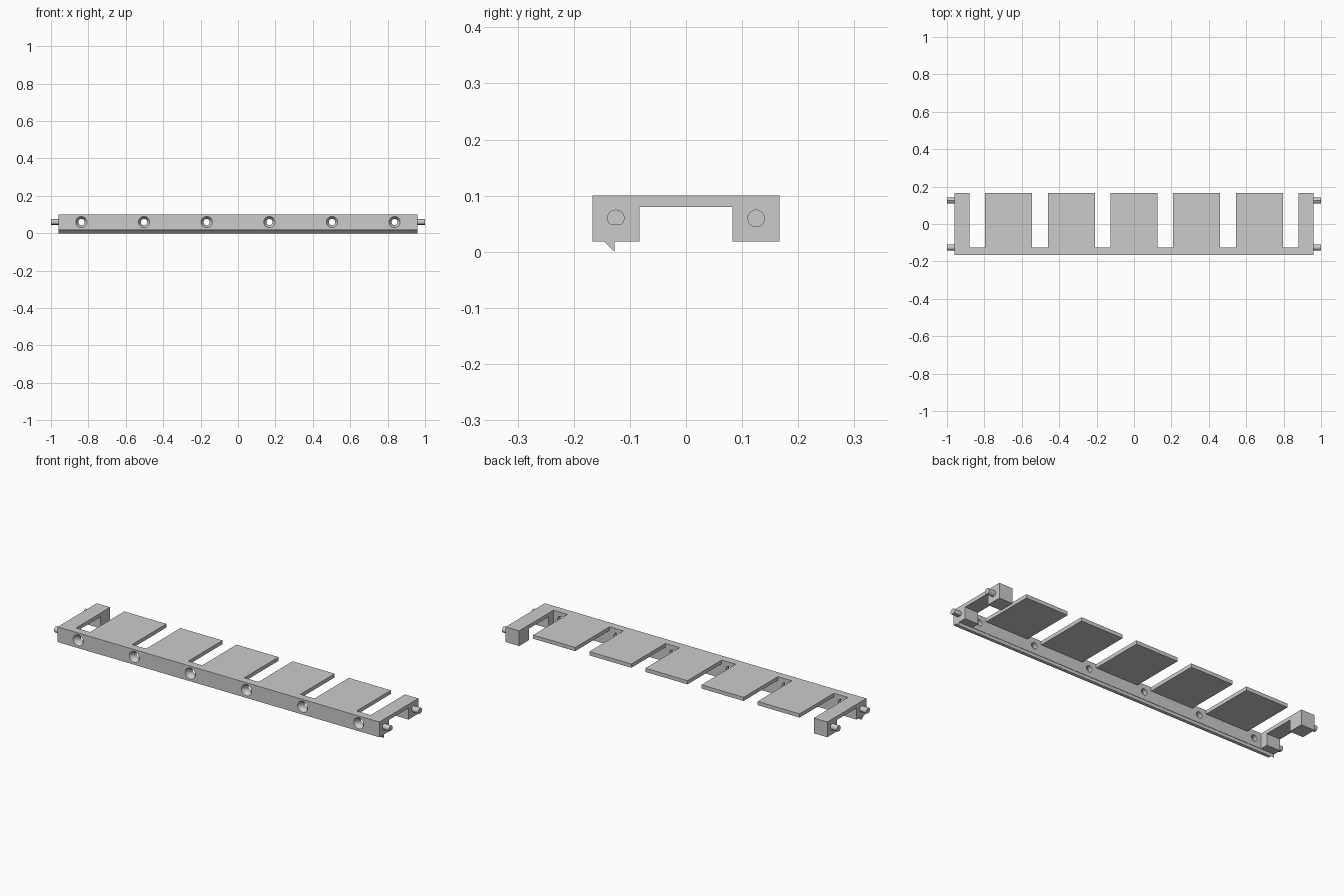
import bpy, bmesh, math

if "Cube" in bpy.data.objects:
    bpy.data.objects.remove(bpy.data.objects["Cube"])

grey = bpy.data.materials.new("light grey")
grey.diffuse_color = (0.6, 0.6, 0.6, 1)
grey.use_nodes = True
grey.node_tree.nodes["Principled BSDF"].inputs["Base Color"].default_value = grey.diffuse_color


def finish(bm, name):
    bmesh.ops.recalc_face_normals(bm, faces=bm.faces)
    me = bpy.data.meshes.new(name)
    bm.to_mesh(me)
    bm.free()
    me.materials.append(grey)
    ob = bpy.data.objects.new(name, me)
    bpy.context.collection.objects.link(ob)
    return ob


def box(name, x0, x1, y0, y1, z0, z1):
    return prism(name, [(y0, z0), (y1, z0), (y1, z1), (y0, z1)], x0, x1)


def prism(name, yz, x0, x1):
    """Extrude a y-z outline along x."""
    bm = bmesh.new()
    f = bm.faces.new([bm.verts.new((x0, y, z)) for y, z in yz])
    ext = bmesh.ops.extrude_face_region(bm, geom=[f])
    for v in ext["geom"]:
        if isinstance(v, bmesh.types.BMVert):
            v.co.x = x1
    return finish(bm, name)


def lathe_y(name, x, z, profile, n=32):
    """Closed solid turned about a y axis; profile is (y, radius)."""
    bm = bmesh.new()
    rings = [[bm.verts.new((x + r * math.cos(2 * math.pi * i / n), y,
                            z + r * math.sin(2 * math.pi * i / n)))
              for i in range(n)] for y, r in profile]
    for a, b in zip(rings, rings[1:]):
        for i in range(n):
            bm.faces.new((a[i], a[(i + 1) % n], b[(i + 1) % n], b[i]))
    bm.faces.new(rings[0])
    bm.faces.new(rings[-1])
    return finish(bm, name)


def combine(target, tool, op):
    mod = target.modifiers.new("bool", 'BOOLEAN')
    mod.operation = op
    mod.solver = 'EXACT'
    mod.object = tool
    bpy.context.view_layer.objects.active = target
    bpy.ops.object.modifier_apply(modifier=mod.name)
    bpy.data.objects.remove(tool)


def smooth(ob):
    bpy.ops.object.select_all(action='DESELECT')
    ob.select_set(True)
    bpy.context.view_layer.objects.active = ob
    bpy.ops.object.shade_smooth_by_angle(angle=math.radians(25))


# Main body: solid block with the underside channels removed
FRONT = -0.1667
body = box("slotted_rail", -0.96, 0.96, FRONT, 0.1667, 0.018, 0.1)
combine(body, box("channel", -0.84, 0.84, -0.125, 0.3, -0.1, 0.08), 'DIFFERENCE')
combine(body, box("end_channel", -1.2, -0.84, -0.083, 0.083, -0.1, 0.08), 'DIFFERENCE')
combine(body, box("end_channel", 0.84, 1.2, -0.083, 0.083, -0.1, 0.08), 'DIFFERENCE')

# Six slots, each with a countersunk screw hole in front of it
for i in range(6):
    x = (i - 2.5) * 0.335
    combine(body, box("slot", x - 0.042, x + 0.042, -0.125, 0.3, -0.1, 0.2), 'DIFFERENCE')
    combine(body, lathe_y("hole", x, 0.06, [(FRONT - 0.01, 0.03), (FRONT, 0.03),
            (-0.145, 0.0165), (-0.11, 0.0165)]), 'DIFFERENCE')

# Snap lip under the front wall
combine(body, prism("lip", [(-0.145, 0.018), (-0.127, 0), (-0.127, 0.018)],
                    -0.96, 0.96), 'UNION')
smooth(body)

# Pegs on both ends: flat-bottomed at the front, pointed top at the back
arc = [2 * math.pi * i / 32 for i in range(32)]
front_peg = [(-0.125 + 0.0155 * math.cos(a), max(0.06 + 0.015 * math.sin(a), 0.0475 + 1e-5 * math.cos(a) ** 2))
             for a in arc]
back_peg = [(0.125 + 0.0155 * math.cos(a), 0.0595 + (0.0175 if i == 8 else 0.0155) * math.sin(a))
            for i, a in enumerate(arc)]
for side, s in (("left", -1), ("right", 1)):
    smooth(prism(side + "_front_peg", front_peg, s * 0.96, s * 1.0))
    smooth(prism(side + "_back_peg", back_peg, s * 0.96, s * 1.0))
